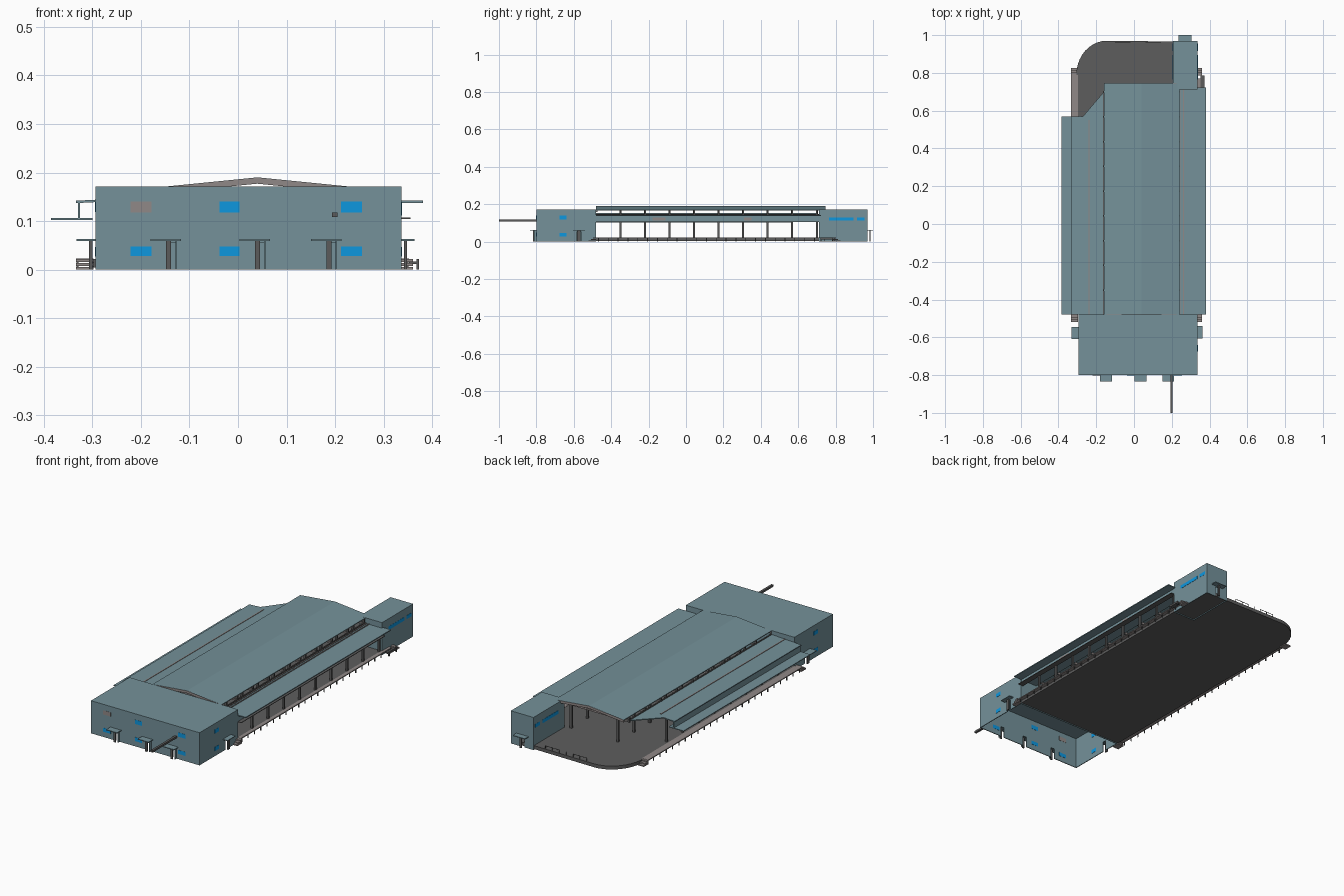
import bpy, bmesh, math

if "Cube" in bpy.data.objects:
    bpy.data.objects.remove(bpy.data.objects["Cube"])


def material(name, rgb):
    m = bpy.data.materials.new(name)
    m.diffuse_color = (*rgb, 1)
    m.use_nodes = True
    m.node_tree.nodes["Principled BSDF"].inputs["Base Color"].default_value = m.diffuse_color
    return m


TEAL = material("teal_cladding", (0.176, 0.285, 0.322))
DARK = material("dark_floor", (0.11, 0.11, 0.11))
STEEL = material("grey_steel", (0.105, 0.105, 0.105))
BROWN = material("warm_grey", (0.28, 0.25, 0.245))
BLUE = material("blue_glass", (0.004, 0.31, 0.74))


def finish(name, bm, *mats):
    bmesh.ops.recalc_face_normals(bm, faces=bm.faces)
    me = bpy.data.meshes.new(name)
    bm.to_mesh(me)
    bm.free()
    for m in mats:
        me.materials.append(m)
    ob = bpy.data.objects.new(name, me)
    bpy.context.collection.objects.link(ob)
    return ob


def boxes(name, mat, items):
    """One object from many (x0, x1, y0, y1, z0, z1) boxes."""
    bm = bmesh.new()
    for x0, x1, y0, y1, z0, z1 in items:
        for v in bmesh.ops.create_cube(bm, size=1)["verts"]:
            v.co.x = x0 if v.co.x < 0 else x1
            v.co.y = y0 if v.co.y < 0 else y1
            v.co.z = z0 if v.co.z < 0 else z1
    return finish(name, bm, mat)


def prism(name, pts, axis, a, b, mat):
    """Extrude a 2D profile from a to b along an axis."""
    put = {"x": lambda p, t: (t, p[0], p[1]),
           "y": lambda p, t: (p[0], t, p[1]),
           "z": lambda p, t: (p[0], p[1], t)}[axis]
    bm = bmesh.new()
    lo = [bm.verts.new(put(p, a)) for p in pts]
    hi = [bm.verts.new(put(p, b)) for p in pts]
    bm.faces.new(lo)
    bm.faces.new(hi)
    n = len(pts)
    for i in range(n):
        bm.faces.new((lo[i], lo[(i + 1) % n], hi[(i + 1) % n], hi[i]))
    return finish(name, bm, mat)


def wall(name, axis, u0, u1, at, doors=()):
    """Thin wall with door notches at the bottom."""
    pts = [(u0, 0)]
    for c in doors:
        pts += [(c - .011, 0), (c - .011, .055), (c + .011, .055), (c + .011, 0)]
    pts += [(u1, 0), (u1, .168), (u0, .168)]
    prism(name, pts, axis, at, at + .004, TEAL)


L, R = -.293, .337          # side walls of the hall
F, B = -.80, -.48           # front block depth
ROWS = [-.35 + .131 * i for i in range(8)]
DOORS = [-.137, .046, .193]

# Front block: open-bottomed shell
wall("front_wall", "y", L, R, F, DOORS)
wall("front_block_rear_wall", "y", L, R, B - .004)
wall("front_block_left_wall", "x", F, B, L, [-.577])
wall("front_block_right_wall", "x", F, B, R - .004, [-.573])
boxes("front_block_roof", TEAL, [(L, R, F, B, .166, .171)])

# Rear corner block: same construction
wall("rear_block_back_wall", "y", .206, R, .966, [.27])
wall("rear_block_front_wall", "y", .206, R, .712)
wall("rear_block_left_wall", "x", .712, .97, .206)
wall("rear_block_right_wall", "x", .712, .97, R - .004)
boxes("rear_block_roof", TEAL, [(.206, R, .712, .97, .166, .171)])

# Windows as plates through the thin walls
glass = []
for x0, x1 in ((-.221, -.178), (-.038, .003), (.212, .255)):
    glass.append((x0, x1, F - .001, F + .005, .028, .048))
    if x0 > -.1:
        glass.append((x0, x1, F - .001, F + .005, .118, .14))
for x in (L - .001, R - .005):
    for z in (.027, .119):
        glass.append((x, x + .006, -.675, -.64, z, z + .02))
for x in (.205, R - .005):
    for y0, y1 in ((.765, .895), (.915, .955)):
        glass.append((x, x + .006, y0, y1, .112, .13))
boxes("windows", BLUE, glass)
boxes("blank_window_panel", BROWN, [(-.221, -.178, F - .001, F + .005, .118, .14)])

# Door canopies with their posts
boxes("door_canopies", TEAL,
      [(x - .043, x + .02, -.835, F, .059, .063) for x in DOORS]
      + [(-.332, L, -.61, -.545, .059, .063), (R, .363, -.605, -.54, .059, .063),
         (.235, .305, .97, 1.0, .059, .063)])
boxes("canopy_posts", STEEL,
      [(x - .011, x - .001, -.819, -.812, 0, .059) for x in DOORS]
      + [(-.307, -.300, -.585, -.57, 0, .059), (.342, .348, -.58, -.565, 0, .059),
         (.265, .275, .98, .986, 0, .059)])
boxes("door_side_panels", TEAL,
      [(x + .008, x + .011, -.813, F, 0, .059) for x in DOORS])

# Projecting beam on the front
boxes("front_beam", STEEL, [(.193, .205, -1.0, F, .108, .118)])

# Floor slab with the rounded rear corner
floor = [(L - .004, B), (R - .004, B), (R - .004, .966), (.206, .966), (-.145, .97)]
floor += [(-.145 - .16 * math.sin(t), .79 + .18 * math.cos(t))
          for t in [math.pi / 2 * i / 10 for i in range(1, 11)]]
prism("floor_slab", floor, "z", .004, .022, DARK)

# Side walkways, their stub posts and corner steps
boxes("side_walkways", BROWN, [(-.333, L - .004, B, .79, .018, .023),
                               (R - .004, .352, B, .77, .018, .023)])
stubs = [B + .01 + .0525 * i for i in range(25)]
boxes("walkway_posts", STEEL,
      [(x, x + .004, y, y + .004, 0, .018) for y in stubs for x in (-.332, .347)])
steps = []
for y, s in ((B, -1), (.785, 1)):
    for i in range(3):
        ya, yb = sorted((y, y + s * (.04 - .012 * i)))
        steps += [(-.333, -.297, ya, yb, .008 * i, .008 * i + .006),
                  (R, .36, ya, yb, .008 * i, .008 * i + .006)]
boxes("corner_steps", BROWN, steps)
boxes("right_step_rail", STEEL, [(.367, .373, .72, .785, .017, .022),
                                 (.367, .373, .72, .725, 0, .022),
                                 (.367, .373, .78, .785, 0, .022),
                                 (.352, .373, .72, .785, .012, .017)])

# Low rail along the open rear edge
boxes("rear_rail", STEEL,
      [(-.10 + .04 * i, -.098 + .04 * i, .962, .964, .022, .038) for i in range(7)]
      + [(-.10, -.02, .962, .964, .036, .038), (.06, .142, .962, .964, .036, .038)])

# Columns: outer rows carry the bands, inner rows reach the main roof
RIDGE = .04


def roof_z(x):
    return .19 - .1 * abs(x - RIDGE)


cols = []
for y in ROWS + [.70]:
    for x in (-.095, .175):
        cols.append((x - .006, x + .006, y - .005, y + .005, .022, roof_z(x) - .003))
    for x in (-.16, .24):
        cols.append((x - .004, x + .004, y - .004, y + .004, .14, .168))
    cols.append((.322, .332, y - .005, y + .005, .022, .108))
    if y < .6:
        cols.append((-.29, -.28, y - .005, y + .005, .018, .138))
boxes("columns", STEEL, cols)

# Main gable roof: thin sheet on warm grey rafters
gx = (-.16, RIDGE, .24)


def gable(name, top, depth, y0, y1, mat):
    prism(name, [(x, roof_z(x) - top) for x in gx]
          + [(x, roof_z(x) - top - depth) for x in reversed(gx)], "y", y0, y1, mat)


gable("main_roof", 0, .004, B, .745, TEAL)
gable("front_roof_end", 0.0005, .0125, B - .001, B + .006, BROWN)
gable("rear_roof_end", 0.0005, .0125, .739, .746, BROWN)
for i, y in enumerate(ROWS + [.70]):
    gable("rafter_%d" % i, .004, .009, y - .004, y + .004, BROWN)
boxes("tie_beams", BROWN, [(-.155, .235, y - .004, y + .004, .142, .15)
                           for y in ROWS + [.70]])
boxes("eaves_beams", STEEL, [(-.163, -.157, B, .70, .148, .154),
                             (.236, .242, B, .712, .142, .148)])

# Left lower roof: gently sloped, with the cut-off corner
low = prism("left_roof", [(-.333, B), (-.333, .57), (-.27, .57), (-.155, .705), (-.155, B)],
            "z", .137, .142, TEAL)
for v in low.data.vertices:
    v.co.z += .05 * (v.co.x + .333)
boxes("left_roof_gutter", BROWN, [(-.241, -.235, B, .55, .143, .149)])
boxes("left_band_wall", TEAL, [(-.329, -.325, B, .57, .104, .138)])
boxes("left_canopy", TEAL, [(-.385, -.30, B, .57, .102, .106)])

# Right lower roof, band wall and ledge
boxes("right_roof", TEAL, [(.238, .381, B, .722, .137, .142)])
boxes("right_roof_gutters", BROWN, [(x, x + .004, B, .712, .141, .146) for x in (.246, .26)])
boxes("right_band_wall", TEAL, [(.331, .335, B, .712, .107, .138)])
boxes("right_ledge", STEEL, [(.325, .355, B, .712, .104, .107)])
boxes("right_band_panels", BROWN, [(.330, .337, y, y + w, .112, .13)
                                   for y, w in ((-.18, .07), (.31, .04))])
